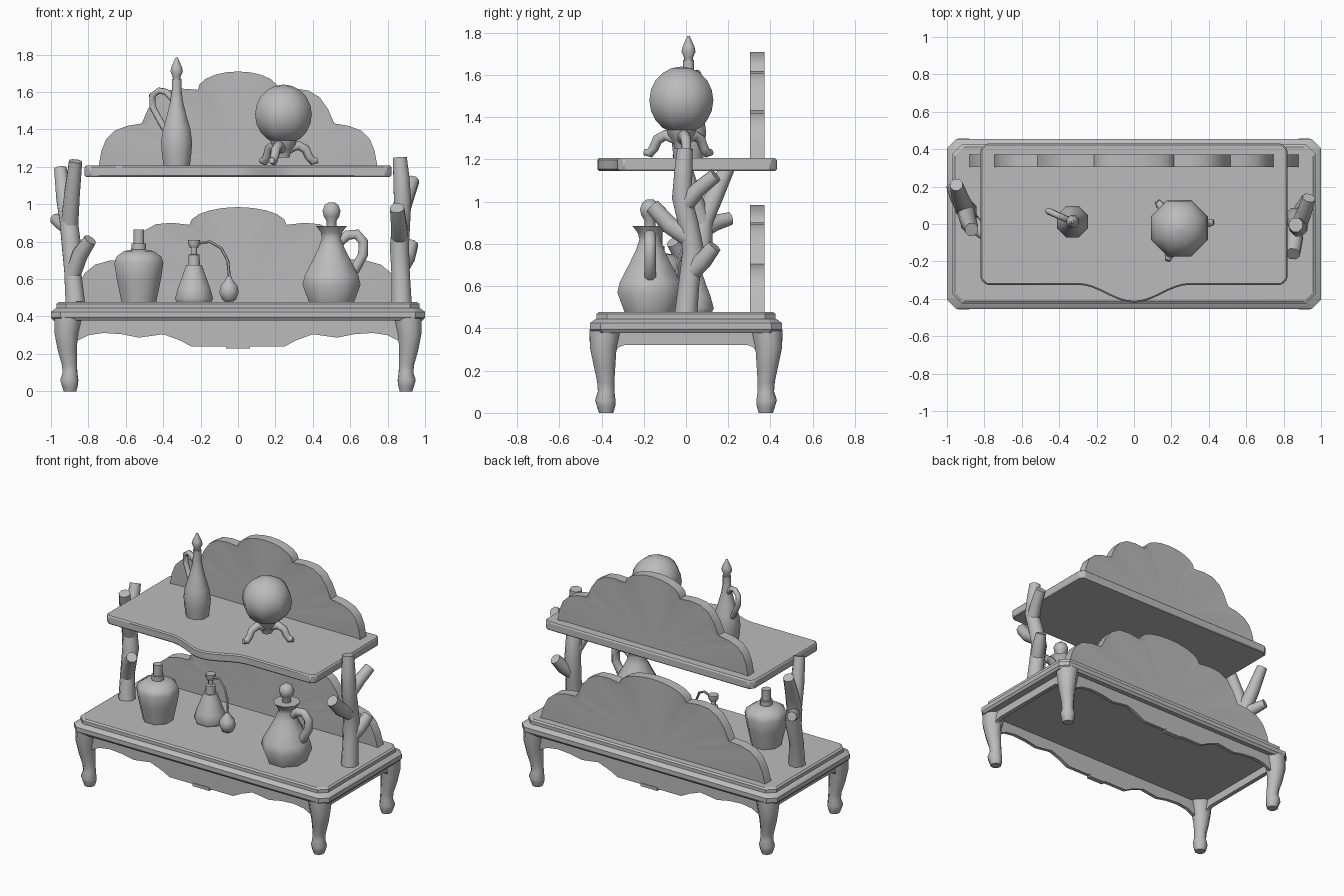
import bpy, bmesh, math
from mathutils import Vector

if "Cube" in bpy.data.objects:
    bpy.data.objects.remove(bpy.data.objects["Cube"])

mat = bpy.data.materials.new("soft_grey")
mat.diffuse_color = (0.5, 0.5, 0.5, 1)
mat.use_nodes = True
mat.node_tree.nodes["Principled BSDF"].inputs["Base Color"].default_value = mat.diffuse_color


def finish(name, bm, angle=35, bevel=0):
    bmesh.ops.recalc_face_normals(bm, faces=bm.faces[:])
    me = bpy.data.meshes.new(name)
    bm.to_mesh(me)
    bm.free()
    me.materials.append(mat)
    ob = bpy.data.objects.new(name, me)
    bpy.context.collection.objects.link(ob)
    if bevel:
        mod = ob.modifiers.new("soft_edge", 'BEVEL')
        mod.width, mod.segments = bevel, 1
    bpy.ops.object.select_all(action='DESELECT')
    ob.select_set(True)
    bpy.context.view_layer.objects.active = ob
    bpy.ops.object.shade_smooth_by_angle(angle=math.radians(angle))
    return ob


def loft(name, rings, angle=35, bevel=0):
    """Skin a list of equal-length point rings and cap both ends."""
    bm = bmesh.new()
    vs = [[bm.verts.new(p) for p in r] for r in rings]
    n = len(vs[0])
    for a, b in zip(vs, vs[1:]):
        for i in range(n):
            bm.faces.new((a[i], a[(i + 1) % n], b[(i + 1) % n], b[i]))
    bm.faces.new(vs[0][::-1])
    bm.faces.new(vs[-1])
    return finish(name, bm, angle, bevel)


def tube(name, pts, radii, n=8, angle=50):
    """Round section swept along a path with a radius at each point."""
    pts = [Vector(p) for p in pts]
    if not isinstance(radii, (list, tuple)):
        radii = [radii] * len(pts)
    rings, u = [], None
    for i, p in enumerate(pts):
        t = (pts[min(i + 1, len(pts) - 1)] - pts[max(i - 1, 0)]).normalized()
        if u is None:
            u = Vector((1, 0, 0)) if abs(t.x) < 0.9 else Vector((0, 0, 1))
        u = (u - t * u.dot(t)).normalized()
        v = t.cross(u)
        rings.append([p + radii[i] * (u * math.cos(a) + v * math.sin(a))
                      for a in (2 * math.pi * (k + .5) / n for k in range(n))])
    return loft(name, rings, angle)


def turned(name, x, y, profile, n=8, angle=50):
    """Turned vessel from (z, radius) pairs."""
    return tube(name, [(x, y, z) for z, r in profile], [r for z, r in profile], n, angle)


def plate(name, outline, place, d0, d1, bevel=0):
    """Flat outline given thickness; place maps (u, v, depth) to a point."""
    return loft(name, [[place(u, v, d) for u, v in outline] for d in (d0, d1)], 30, bevel)


# table top: moulded slab with clipped corners
def slab_ring(z, inset, x=1.0, y=0.455, c=0.05):
    x, y = x - inset, y - inset
    return [(x - c, -y, z), (x, c - y, z), (x, y - c, z), (x - c, y, z),
            (c - x, y, z), (-x, y - c, z), (-x, c - y, z), (c - x, -y, z)]


loft("table_top", [slab_ring(z, i) for z, i in
     ((.378, .012), (.395, 0), (.425, 0), (.44, .02), (.445, .03), (.468, .03), (.477, .042))], 25)

# aprons: wavy front and back, straight sides
half = [(.06, .24), (.25, .24), (.31, .272), (.40, .305), (.53, .287), (.62, .305),
        (.72, .312), (.80, .30), (.86, .27), (.90, .27), (.90, .385)]
wave = half + [(-u, v) for u, v in reversed(half)]
side = [(.385, .385), (.385, .27), (.34, .28), (.32, .31), (.29, .322)]
side += [(-u, v) for u, v in reversed(side)]
for s, where in ((-1, "front"), (1, "back")):
    plate(where + "_apron", wave, lambda u, v, d: (u, s * d, v), .385, .41)
    tab = [(-.065, .228), (.065, .228), (.065, .25), (-.065, .25)]
    plate(where + "_apron_tab", tab, lambda u, v, d: (u, s * d, v), .38, .415)
for s, where in ((-1, "left"), (1, "right")):
    plate(where + "_apron", side, lambda u, v, d: (s * d, u, v), .91, .94)

# curved legs
for sx in (-1, 1):
    for sy in (-1, 1):
        path = [(.91, .385, .385), (.918, .392, .31), (.913, .386, .23), (.902, .38, .15),
                (.898, .378, .10), (.902, .382, .06), (.898, .378, .03), (.898, .378, 0)]
        tube("leg", [(sx * x, sy * y, z) for x, y, z in path],
             [.078, .068, .056, .044, .042, .052, .046, .036])


# scalloped shell backboards
def backboard(name, cusps, peak, z0):
    right = [(0, peak)] + cusps
    outline = []  # (x, z, flute depth)
    for i, (a, b) in enumerate(zip(right, right[1:])):
        steps = 5
        for k in range(steps):
            t = k / steps
            if i == 0:     # half of the middle scallop
                ang = t * math.pi / 2
                p = (b[0] * math.sin(ang), b[1] + (a[1] - b[1]) * math.cos(ang))
                f = math.cos(ang)
            else:          # side scallops bulge outward from the chord
                dx, dz = b[0] - a[0], b[1] - a[1]
                f = math.sin(t * math.pi)
                p = (a[0] + dx * t - dz * .24 * f, a[1] + dz * t + dx * .24 * f)
            outline.append((p[0], p[1], f))
    outline.append((*right[-1], 0))
    full = [(-x, z, f) for x, z, f in reversed(outline[1:])] + outline
    bm = bmesh.new()
    sides = []
    for s in (-1, 1):
        rim = [bm.verts.new((x, .338 + s * .034, z)) for x, z, f in full]
        mid = [bm.verts.new((x * .93, .338 + s * (.026 + .008 * f), z0 + (z - z0) * .93))
               for x, z, f in full]
        hub = bm.verts.new((0, .338 + s * .03, z0))
        for i in range(len(full) - 1):
            bm.faces.new((rim[i], rim[i + 1], mid[i + 1], mid[i]))
            bm.faces.new((mid[i], mid[i + 1], hub))
        sides.append((rim, [rim[-1], mid[-1], hub, mid[0], rim[0]]))
    for (a, b) in zip(sides[0], sides[1]):
        for i in range(len(a) - 1):
            bm.faces.new((a[i], a[i + 1], b[i + 1], b[i]))
    finish(name, bm, 40)


backboard("lower_backboard", [(.26, .89), (.60, .705), (.88, .475)], .985, .475)
backboard("upper_backboard", [(.215, 1.612), (.515, 1.432), (.745, 1.205)], 1.71, 1.205)

# upper shelf with bowed front
bow = [(.3 * k / 8, -.325 - .0475 * (1 + math.cos(math.pi * k / 8))) for k in range(-8, 9)]
shelf = bow + [(.79, -.325), (.82, -.295), (.82, .40), (.79, .43),
               (-.79, .43), (-.82, .40), (-.82, -.295), (-.79, -.325)]
plate("upper_shelf", shelf, lambda u, v, d: (u, v, d), 1.146, 1.206, .008)

# branching posts
tube("right_trunk", [(.875, 0, .47), (.87, .015, .62), (.863, .035, .77), (.872, .01, .90),
                     (.88, -.02, 1.02), (.873, -.012, 1.15), (.865, -.005, 1.25)],
     [.058, .053, .055, .052, .05, .046, .04])
tube("right_low_branch", [(.87, .02, .66), (.905, .08, .72), (.93, .135, .79)], [.045, .045, .036])
tube("right_high_branch", [(.88, -.01, .98), (.91, .06, 1.06), (.935, .14, 1.125)], [.045, .04, .036])
tube("right_front_branch", [(.865, .015, .83), (.86, -.08, .89), (.85, -.16, .98)], [.05, .045, .04])
tube("left_trunk", [(-.87, 0, .47), (-.885, .03, .65), (-.893, .075, .80), (-.905, .08, .91),
                    (-.93, .14, 1.04), (-.95, .21, 1.19)], [.056, .048, .055, .052, .046, .036])
tube("left_front_branch", [(-.9, .075, .90), (-.887, .02, 1.06), (-.868, -.03, 1.23)], [.05, .045, .038])
tube("left_low_branch", [(-.885, .02, .62), (-.845, -.01, .73), (-.79, -.06, .81)], [.045, .045, .036])
tube("left_stub", [(-.9, .08, .87), (-.945, .14, .90), (-.975, .21, .92)], [.045, .04, .032])

# jug with stopper and handle
turned("jug", .5, -.17, [(.475, .13), (.57, .168), (.62, .155), (.70, .11), (.77, .073),
                         (.82, .055), (.85, .062), (.885, .09)])
turned("jug_stopper", .5, -.17, [(.86, .03), (.91, .028), (.935, .045), (.965, .052),
                                 (.995, .04), (1.01, .018)])
tube("jug_handle", [(.545, -.17, .80), (.585, -.17, .835), (.635, -.17, .84), (.67, -.17, .80),
                    (.668, -.17, .73), (.625, -.17, .65), (.59, -.17, .635)], .029)

# square-shouldered bottle
turned("bottle", -.53, -.14, [(.475, .10), (.60, .128), (.685, .142), (.72, .13), (.75, .085),
                              (.757, .042), (.79, .042)])
turned("bottle_cap", -.53, -.14, [(.785, .031), (.865, .031)])

# perfume atomizer with hose and bulb
turned("atomizer", -.235, .03, [(.475, .10), (.495, .11), (.55, .094), (.62, .066), (.675, .045)])
turned("atomizer_collar", -.235, .03, [(.67, .034), (.73, .032), (.735, .016), (.77, .016)])
turned("atomizer_head", -.235, .03, [(.765, .022), (.785, .034), (.81, .034)])
tube("atomizer_hose", [(-.22, .03, .79), (-.15, .01, .80), (-.09, -.02, .765), (-.055, -.04, .70),
                       (-.043, -.05, .58)], .008, 6)
turned("atomizer_bulb", -.048, -.05, [(.475, .015), (.49, .04), (.53, .056), (.565, .048),
                                      (.595, .022), (.615, .012)])

# tall vase with stopper and handle
vx, vy = -.328, .012
turned("tall_vase", vx, vy, [(1.205, .076), (1.27, .085), (1.33, .09), (1.40, .08), (1.48, .055),
                             (1.55, .037), (1.61, .028), (1.67, .028)])
turned("tall_vase_stopper", vx, vy, [(1.66, .02), (1.685, .024), (1.71, .036), (1.735, .03),
                                     (1.785, .006)])
tube("tall_vase_handle", [(vx - .92 * d, vy + .4 * d, z) for d, z in
     ((.02, 1.56), (.06, 1.60), (.10, 1.608), (.142, 1.58), (.14, 1.52), (.105, 1.46),
      (.075, 1.41), (.05, 1.395))], .018)

# crystal ball on three-legged stand
bx, by = .243, -.022
ball = [(1.48 - .16 * math.cos(math.pi * k / 10), max(.164 * math.sin(math.pi * k / 10), .002))
        for k in range(11)]
turned("ball", bx, by, ball, 8, 60)
turned("stand_hub", bx, by, [(1.25, .035), (1.29, .045), (1.32, .07), (1.34, .075)])
for deg in (10, 130, 250):
    c, s = math.cos(math.radians(deg)), math.sin(math.radians(deg))
    tube("stand_leg", [(bx + c * r, by + s * r, z) for r, z in
         ((.03, 1.30), (.08, 1.315), (.12, 1.295), (.138, 1.255), (.16, 1.23), (.185, 1.235))],
         [.03, .026, .025, .023, .023, .016])
